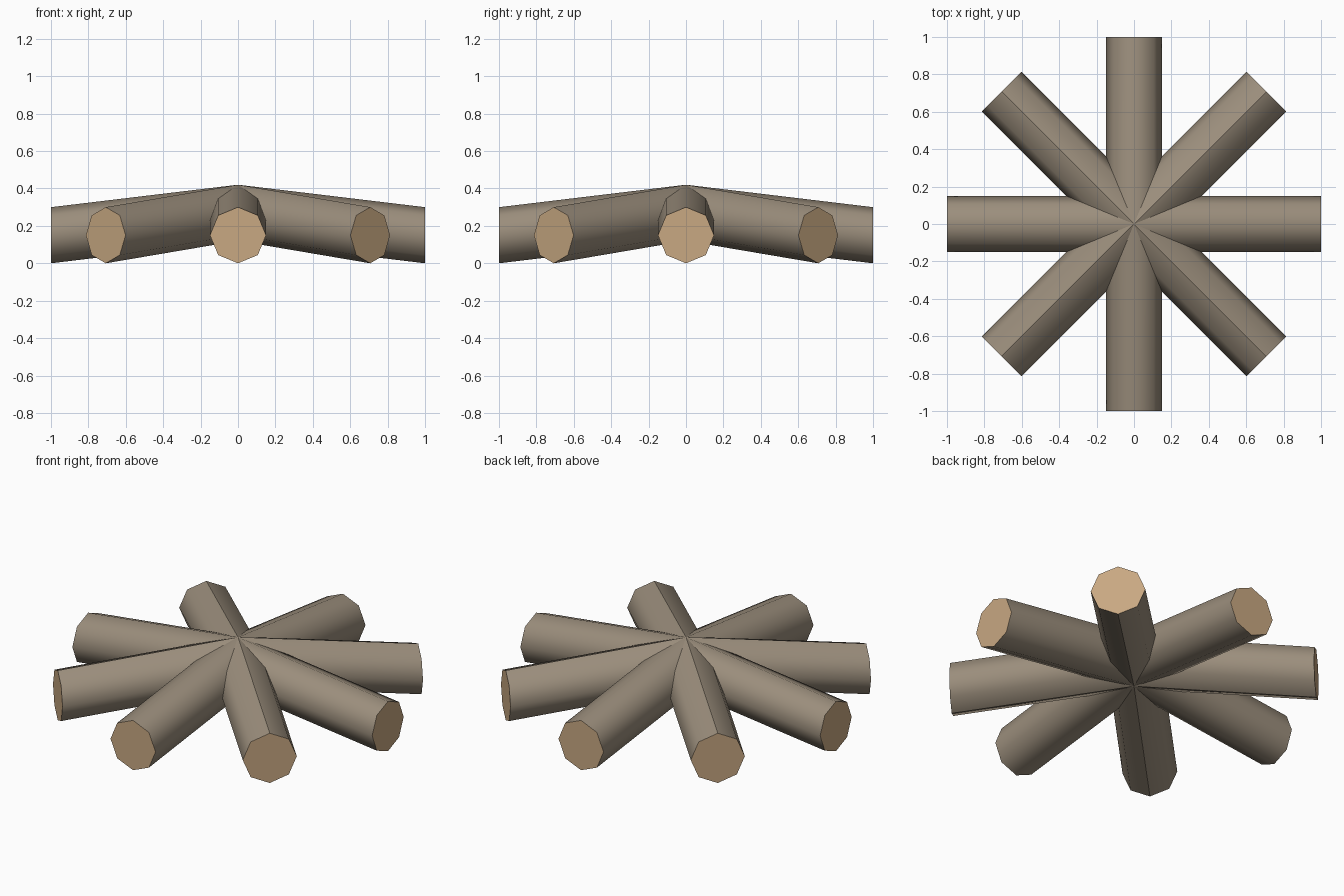
import bpy, bmesh, math

if "Cube" in bpy.data.objects:
    bpy.data.objects.remove(bpy.data.objects["Cube"])

LOGS, SIDES, RADIUS = 8, 8, 0.15
END_Z, HUB_Z = 0.15, 0.27      # centre heights at the outer end and at the hub


def material(name, rgb):
    m = bpy.data.materials.new(name)
    m.diffuse_color = (*rgb, 1)
    m.use_nodes = True
    m.node_tree.nodes["Principled BSDF"].inputs["Base Color"].default_value = m.diffuse_color
    return m


bark = material("bark_brown", (0.328, 0.270, 0.202))
cut_wood = material("cut_wood_tan", (0.578, 0.392, 0.223))


def make_log(index):
    """Octagonal log rising from its outer end to the shared hub."""
    a = index * 2 * math.pi / LOGS
    out, side = (math.cos(a), math.sin(a)), (-math.sin(a), math.cos(a))
    bm = bmesh.new()

    def ring(dist, z):
        verts = []
        for i in range(SIDES):
            t = 2 * math.pi * i / SIDES
            s = RADIUS * math.cos(t)
            verts.append(bm.verts.new((out[0] * dist + side[0] * s,
                                       out[1] * dist + side[1] * s,
                                       z + RADIUS * math.sin(t))))
        return verts

    inner, outer = ring(0, HUB_Z), ring(1, END_Z)
    # bark sides
    for i in range(SIDES):
        j = (i + 1) % SIDES
        bm.faces.new((inner[i], outer[i], outer[j], inner[j])).smooth = True
    # sawn end and hidden hub end
    bm.faces.new(outer).material_index = 1
    bm.faces.new(inner[::-1])
    bmesh.ops.recalc_face_normals(bm, faces=bm.faces)
    # sharp rims, plus a split ridge along the diagonal logs
    for e in bm.edges:
        rim = any(len(f.verts) == SIDES for f in e.link_faces)
        ridge = index % 2 and (inner[SIDES // 4] in e.verts
                               or inner[3 * SIDES // 4] in e.verts)
        e.smooth = not (rim or ridge)
    mesh = bpy.data.meshes.new(f"log_{index + 1}")
    bm.to_mesh(mesh)
    bm.free()
    mesh.materials.append(bark)
    mesh.materials.append(cut_wood)
    bpy.context.collection.objects.link(bpy.data.objects.new(mesh.name, mesh))


for n in range(LOGS):
    make_log(n)
